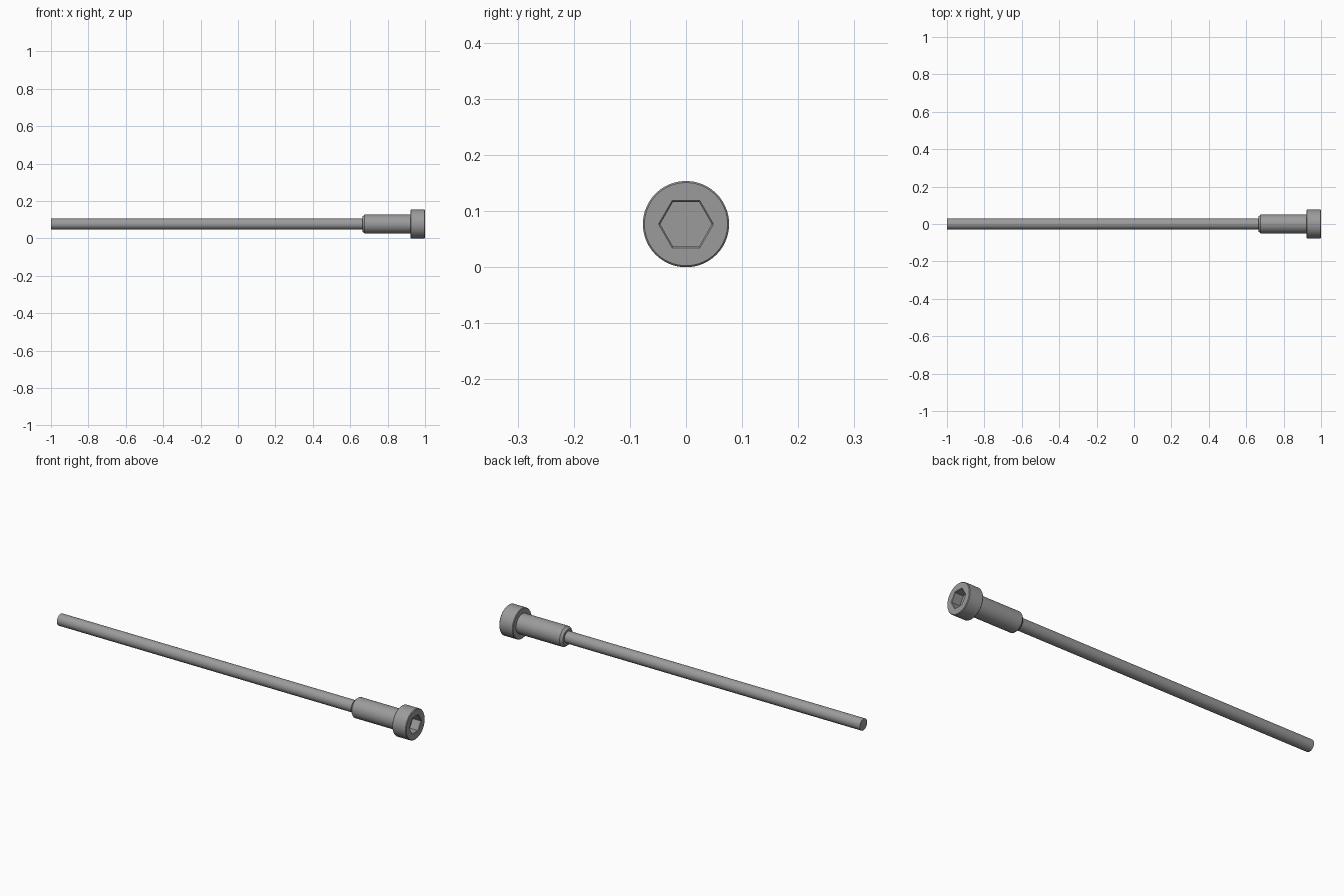
import bpy, bmesh
from math import cos, sin, pi

if "Cube" in bpy.data.objects:
    bpy.data.objects.remove(bpy.data.objects["Cube"])

SEG = 96          # divisible by 6 so hexagon corners fall on vertices
CZ = 0.0768       # height of the screw axis


def hex_radius(a, corner):
    """Polar radius of a hexagon with corners along y."""
    t = (a % (pi / 3)) - pi / 6
    return corner * cos(pi / 6) / cos(t)


def loft(name, rings):
    """Skin closed rings (x, radius, is_hex) along x and cap both ends."""
    bm = bmesh.new()
    loops = []
    for x, r, is_hex in rings:
        loop = []
        for i in range(SEG):
            a = 2 * pi * i / SEG
            d = hex_radius(a, r) if is_hex else r
            loop.append(bm.verts.new((x, d * cos(a), CZ + d * sin(a))))
        loops.append(loop)
    for p, q in zip(loops, loops[1:]):
        for i in range(SEG):
            j = (i + 1) % SEG
            bm.faces.new((p[i], p[j], q[j], q[i]))
    bm.faces.new(loops[0][::-1])
    bm.faces.new(loops[-1])
    bmesh.ops.recalc_face_normals(bm, faces=bm.faces)
    mesh = bpy.data.meshes.new(name)
    bm.to_mesh(mesh)
    bm.free()
    obj = bpy.data.objects.new(name, mesh)
    bpy.context.collection.objects.link(obj)
    bpy.ops.object.select_all(action='DESELECT')
    obj.select_set(True)
    bpy.context.view_layer.objects.active = obj
    bpy.ops.object.shade_smooth_by_angle(angle=pi / 9)
    return obj


screw = loft("socket_screw", [
    # thin shaft
    (-1.0, 0.0295, False), (0.665, 0.0295, False),
    # shoulder with chamfered end
    (0.665, 0.040, False), (0.677, 0.0505, False), (0.922, 0.0505, False),
    # head with small edge chamfers
    (0.922, 0.0745, False), (0.925, 0.0768, False),
    (0.997, 0.0768, False), (1.0, 0.0740, False),
    # bevelled hexagonal socket
    (1.0, 0.0490, True), (0.997, 0.0460, True), (0.952, 0.0460, True),
])

# dark steel
steel = bpy.data.materials.new("dark_steel")
steel.diffuse_color = (0.33, 0.33, 0.33, 1)
steel.use_nodes = True
steel.node_tree.nodes["Principled BSDF"].inputs["Base Color"].default_value = steel.diffuse_color
screw.data.materials.append(steel)
